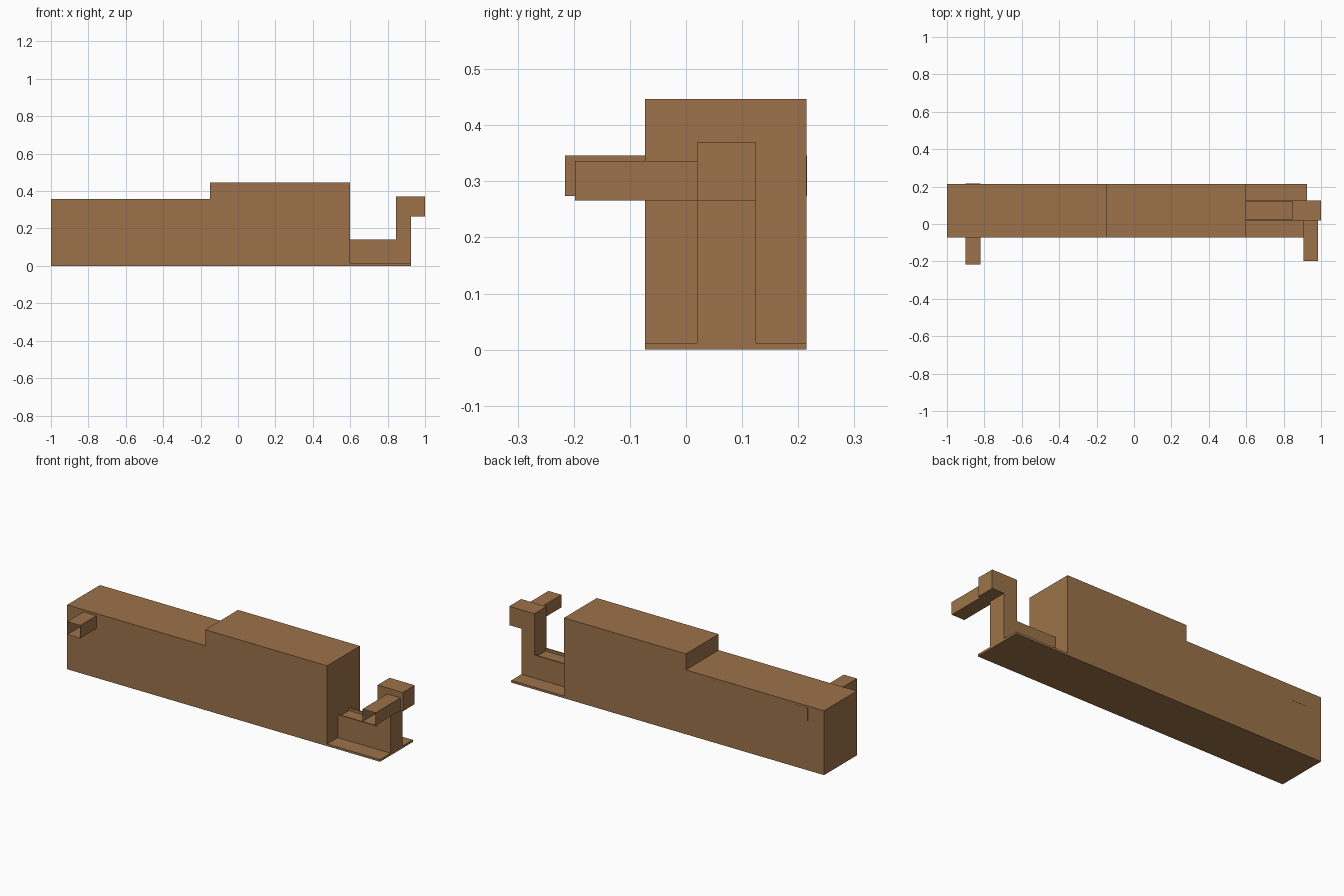
import bpy, bmesh

if "Cube" in bpy.data.objects:
    bpy.data.objects.remove(bpy.data.objects["Cube"])

brown = bpy.data.materials.new("wood_brown")
brown.diffuse_color = (0.332, 0.171, 0.067, 1)
brown.use_nodes = True
brown.node_tree.nodes["Principled BSDF"].inputs["Base Color"].default_value = brown.diffuse_color


def finish(name, bm):
    mesh = bpy.data.meshes.new(name)
    bm.to_mesh(mesh)
    bm.free()
    mesh.materials.append(brown)
    obj = bpy.data.objects.new(name, mesh)
    bpy.context.collection.objects.link(obj)
    return obj


def extrude_profile(name, points, y0, y1):
    """Side profile in x/z, pulled from y0 to y1."""
    bm = bmesh.new()
    face = bm.faces.new([bm.verts.new((x, y0, z)) for x, z in points])
    ext = bmesh.ops.extrude_face_region(bm, geom=[face])["geom"]
    bmesh.ops.translate(bm, vec=(0, y1 - y0, 0),
                        verts=[g for g in ext if isinstance(g, bmesh.types.BMVert)])
    bmesh.ops.recalc_face_normals(bm, faces=bm.faces)
    return finish(name, bm)


def box(name, x, y, z, open_front=False):
    bm = bmesh.new()
    bmesh.ops.create_cube(bm, size=1)
    for v in bm.verts:
        v.co = [(lo + hi) / 2 + c * (hi - lo) for c, (lo, hi) in zip(v.co, (x, y, z))]
    if open_front:
        bm.normal_update()
        bmesh.ops.delete(bm, geom=[f for f in bm.faces if f.normal.y < -0.9],
                         context='FACES_ONLY')
    return finish(name, bm)


BACK, FRONT = 0.215, -0.073

# Stepped main body with the thin base plate running out to the right
extrude_profile("body", [(-1, 0), (0.925, 0), (0.925, 0.012), (0.6, 0.012),
                         (0.6, 0.447), (-0.15, 0.447), (-0.15, 0.358), (-1, 0.358)],
                FRONT, BACK)

# Bent arm: low rail, upright post and overhanging head
extrude_profile("arm", [(0.6, 0.012), (0.925, 0.012), (0.925, 0.265), (1.0, 0.265),
                        (1.0, 0.37), (0.845, 0.37), (0.845, 0.125), (0.6, 0.125)],
                0.02, 0.125)

# Narrow lips along both edges of the rail
for side, y in (("front", 0.02), ("back", 0.118)):
    box(f"rail_lip_{side}", (0.6, 0.845), (y, y + 0.007), (0.125, 0.14))

# Hollow handles, open at the front
box("left_handle", (-0.9, -0.82), (-0.216, 0.216), (0.274, 0.346), open_front=True)
box("right_handle", (0.905, 0.985), (-0.198, 0.12), (0.266, 0.336), open_front=True)
